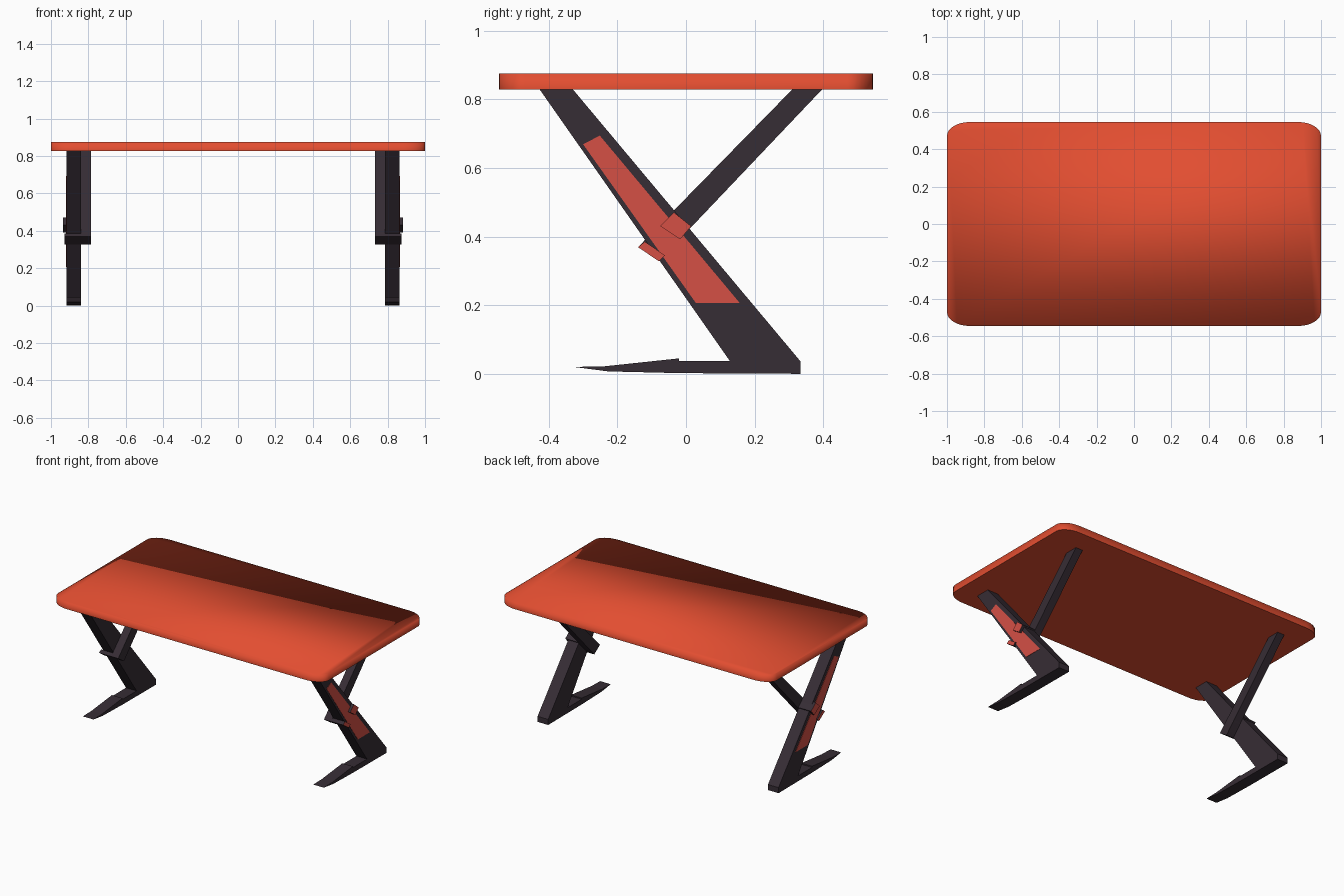
import bpy, bmesh, math

cube = bpy.data.objects.get("Cube")
if cube:
    bpy.data.objects.remove(cube, do_unlink=True)


def material(name, rgb):
    m = bpy.data.materials.new(name)
    m.use_nodes = True
    m.diffuse_color = (*rgb, 1)
    m.node_tree.nodes["Principled BSDF"].inputs["Base Color"].default_value = (*rgb, 1)
    return m


ORANGE_RED = material("orange red", (0.76, 0.075, 0.03))
CORAL_RED = material("coral red", (0.66, 0.08, 0.06))
CHARCOAL = material("charcoal", (0.037, 0.026, 0.035))


def finish(name, bm, mats):
    bmesh.ops.recalc_face_normals(bm, faces=bm.faces)
    mesh = bpy.data.meshes.new(name)
    bm.to_mesh(mesh)
    bm.free()
    for m in mats:
        mesh.materials.append(m)
    obj = bpy.data.objects.new(name, mesh)
    bpy.context.collection.objects.link(obj)
    return obj


# Side profile (y, z) extruded along x; the outermost face may take a second colour
def prism(name, profile, inner, outer, side, mats):
    bm = bmesh.new()
    x0, x1 = (side * d + LEG_CENTRE for d in (inner, outer))
    base = bm.faces.new([bm.verts.new((x0, y, z)) for y, z in profile])
    new = bmesh.ops.extrude_face_region(bm, geom=[base])["geom"]
    bmesh.ops.translate(bm, vec=(x1 - x0, 0, 0),
                        verts=[v for v in new if isinstance(v, bmesh.types.BMVert)])
    if len(mats) > 1:
        for f in bm.faces:
            f.material_index = int(all(abs(v.co.x - x1) < 1e-5 for v in f.verts))
    return finish(name, bm, mats)


# Table top: rounded slab with softly shaded rim and flat underside
def table_top(half_x, half_y, z0, z1, rx, ry, steps=8):
    bm = bmesh.new()
    ring = []
    for q, (sx, sy) in enumerate([(1, 1), (-1, 1), (-1, -1), (1, -1)]):
        for i in range(steps + 1):
            a = math.pi / 2 * (q + i / steps)
            ring.append(bm.verts.new((sx * (half_x - rx) + rx * math.cos(a),
                                      sy * (half_y - ry) + ry * math.sin(a), z0)))
    base = bm.faces.new(ring)
    new = bmesh.ops.extrude_face_region(bm, geom=[base])["geom"]
    bmesh.ops.translate(bm, vec=(0, 0, z1 - z0),
                        verts=[v for v in new if isinstance(v, bmesh.types.BMVert)])
    bm.normal_update()
    for f in bm.faces:
        f.smooth = True
    for e in bm.edges:
        if all(v.co.z < (z0 + z1) / 2 for v in e.verts):
            e.smooth = False
    return finish("table_top", bm, [ORANGE_RED])


table_top(1.0, 0.545, 0.828, 0.875, 0.12, 0.075)

# Leg assemblies, one at each end
LEG_CENTRE = -0.027
leg = [(-0.426, 0.828), (-0.329, 0.828), (0.333, 0.037), (0.333, 0.0), (-0.02, 0.002),
       (-0.02, 0.037), (0.128, 0.037)]
toe = [(-0.02, 0.002), (-0.02, 0.045), (-0.236, 0.022), (-0.327, 0.02), (-0.227, 0.007)]
panel = [(-0.30, 0.669), (-0.251, 0.694), (0.157, 0.206), (0.029, 0.206)]
brace = [(0.309, 0.828), (0.396, 0.828), (-0.079, 0.328), (-0.14, 0.369)]
lower_clamp = [(-0.14, 0.369), (-0.12, 0.385), (-0.061, 0.345), (-0.079, 0.328)]
upper_clamp = [(-0.075, 0.43), (-0.035, 0.47), (0.015, 0.43), (-0.017, 0.392)]

for label, side in (("left", 1), ("right", -1)):
    prism(label + "_leg", leg, 0.812, 0.89, side, [CHARCOAL])
    prism(label + "_foot_toe", toe, 0.812, 0.89, side, [CHARCOAL])
    prism(label + "_leg_panel", panel, 0.888, 0.892, side, [CORAL_RED])
    prism(label + "_brace", brace, 0.76, 0.812, side, [CHARCOAL])
    prism(label + "_lower_clamp", lower_clamp, 0.76, 0.901, side, [CHARCOAL, CORAL_RED])
    prism(label + "_upper_clamp", upper_clamp, 0.76, 0.908, side, [CHARCOAL, CORAL_RED])
